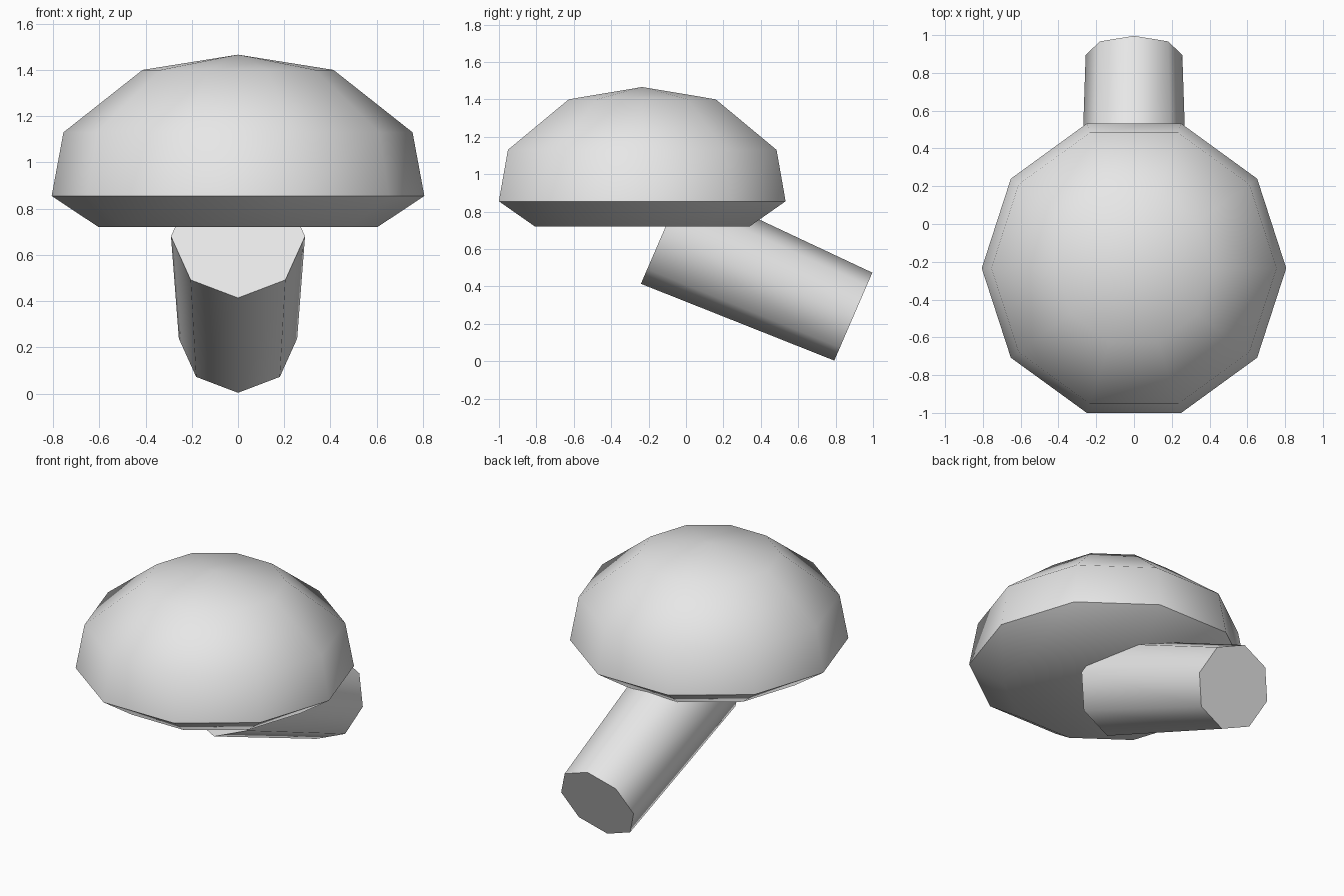
import bpy
import bmesh
import math
from mathutils import Matrix

cube = bpy.data.objects.get("Cube")
if cube:
    bpy.data.objects.remove(cube, do_unlink=True)

grey = bpy.data.materials.new("light_grey")
grey.use_nodes = True
grey.diffuse_color = (0.8, 0.8, 0.8, 1)
grey.node_tree.nodes["Principled BSDF"].inputs["Base Color"].default_value = (0.8, 0.8, 0.8, 1)


def turned(name, profile, sides, matrix):
    """Closed turned solid from (radius, height) pairs; radius 0 makes a point."""
    bm = bmesh.new()
    rings = []
    for radius, height in profile:
        count = sides if radius else 1
        angles = [math.tau * i / sides for i in range(count)]
        rings.append([bm.verts.new((radius * math.cos(a), radius * math.sin(a), height))
                      for a in angles])
    for low, high in zip(rings, rings[1:]):
        for i in range(sides):
            j = (i + 1) % sides
            if len(high) == 1:
                bm.faces.new((low[i], low[j], high[0]))
            else:
                bm.faces.new((low[i], low[j], high[j], high[i]))
    for ring in (rings[0], rings[-1]):
        if len(ring) > 1:
            bm.faces.new(ring)
    bmesh.ops.recalc_face_normals(bm, faces=bm.faces)
    bm.transform(matrix)
    mesh = bpy.data.meshes.new(name)
    bm.to_mesh(mesh)
    bm.free()
    mesh.materials.append(grey)
    obj = bpy.data.objects.new(name, mesh)
    bpy.context.collection.objects.link(obj)
    bpy.ops.object.select_all(action='DESELECT')
    obj.select_set(True)
    bpy.context.view_layer.objects.active = obj
    bpy.ops.object.shade_smooth_by_angle(angle=math.radians(60))
    return obj


# Domed ten-sided cap with a bevelled underside
turned("mushroom_cap",
       [(0.603, 0.72), (0.806, 0.855), (0.755, 1.13), (0.413, 1.40), (0, 1.466)],
       10, Matrix.Translation((0, -0.234, 0)))

# Tilted, slightly tapered eight-sided stem running back and down
tilt = Matrix.Rotation(math.radians(-113.4), 4, 'X')
turned("mushroom_stem", [(0.29, 0), (0.256, 1.112)], 8,
       Matrix.Translation((0, -0.126, 0.68)) @ tilt)
